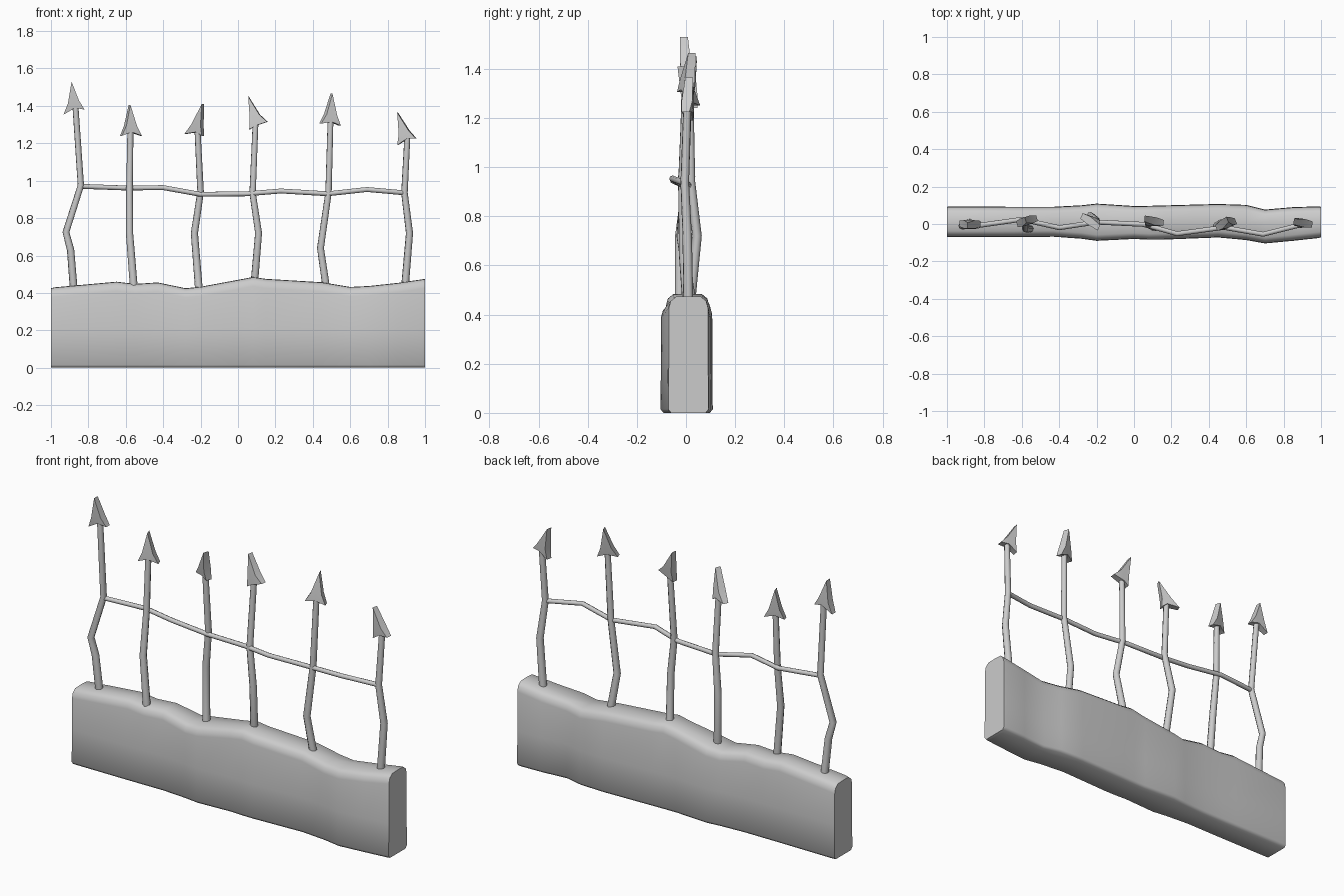
import bpy, bmesh
from math import tan, sin, cos
from mathutils import Vector

if "Cube" in bpy.data.objects:
    bpy.data.objects.remove(bpy.data.objects["Cube"])


def finish(name, bm, angle):
    bmesh.ops.recalc_face_normals(bm, faces=bm.faces)
    me = bpy.data.meshes.new(name)
    bm.to_mesh(me)
    bm.free()
    ob = bpy.data.objects.new(name, me)
    bpy.context.collection.objects.link(ob)
    select(ob)
    bpy.ops.object.shade_smooth_by_angle(angle=angle)
    return ob


def select(ob):
    bpy.ops.object.select_all(action='DESELECT')
    ob.select_set(True)
    bpy.context.view_layer.objects.active = ob


def bar(name, points, radius, end_radius):
    cu = bpy.data.curves.new(name, 'CURVE')
    cu.dimensions = '3D'
    cu.bevel_depth = 1.0
    cu.bevel_resolution = 2
    cu.use_fill_caps = True
    sp = cu.splines.new('POLY')
    sp.points.add(len(points) - 1)
    for i, (p, co) in enumerate(zip(sp.points, points)):
        p.co = (*co, 1)
        p.radius = radius + (end_radius - radius) * i / (len(points) - 1)
    ob = bpy.data.objects.new(name, cu)
    bpy.context.collection.objects.link(ob)
    select(ob)
    bpy.ops.object.convert(target='MESH')
    bpy.ops.object.shade_smooth_by_angle(angle=0.8)


def spearhead(name, tip, left, right, notch, y, yaw, lean):
    # Flat barbed outline with hollow sides, thickened along its normal
    t, l, r, n = (Vector(p) for p in (tip, left, right, notch))
    out = [t]
    waist = t.lerp(n, 0.75)
    wl = t.lerp(l, 0.68).lerp(waist, 0.22)
    wr = t.lerp(r, 0.68).lerp(waist, 0.22)
    out = [t, wl, l, n, r, wr]
    half = [0.016, 0.022, 0.016, 0.022, 0.016, 0.022]
    bm = bmesh.new()
    sides = []
    for s in (-1, 1):
        ring = []
        for p, h in zip(out, half):
            dx = (p.x - n.x) * cos(yaw)
            py = y + (p.x - n.x) * sin(yaw) + lean * (p.y - n.y)
            ring.append(bm.verts.new((n.x + dx - s * h * sin(yaw),
                                      py + s * h * cos(yaw), p.y)))
        sides.append(ring)
        for f in ((0, 1, 3), (1, 2, 3), (0, 3, 5), (3, 4, 5)):
            bm.faces.new([ring[i] for i in f])
    for i in range(6):
        j = (i + 1) % 6
        bm.faces.new((sides[0][i], sides[0][j], sides[1][j], sides[1][i]))
    finish(name, bm, 0.7)


# Uneven stone wall: x, front y, back y, top z
stations = [
    (-1, -.067, .09, .425), (-.98, -.068, .092, .43), (-.65, -.068, .09, .46),
    (-.55, -.067, .09, .448), (-.43, -.066, .09, .456), (-.28, -.077, .098, .425),
    (-.2, -.088, .107, .433), (.0, -.078, .094, .47), (.08, -.082, .095, .485),
    (.15, -.082, .097, .475), (.45, -.07, .105, .457), (.6, -.084, .1, .432),
    (.7, -.102, .075, .437), (.85, -.088, .088, .453), (.98, -.074, .092, .472),
    (1, -.07, .09, .475)]
bm = bmesh.new()
rings = []
for x, f, b, z in stations:
    prof = [(f + .01, 0), (f - .002, .015), (f, .2), (f, z - .05), (f + .008, z - .02),
            (f + .03, z - .002), (.01, z), (b - .03, z - .002), (b - .008, z - .02),
            (b, z - .05), (b, .2), (b + .002, .015), (b - .01, 0)]
    rings.append([bm.verts.new((x, y, h)) for y, h in prof])
for a, b in zip(rings, rings[1:]):
    for i in range(len(a)):
        j = (i + 1) % len(a)
        bm.faces.new((a[i], a[j], b[j], b[i]))
bm.faces.new(rings[0])
bm.faces.new(rings[-1])
finish("stone_wall", bm, 0.9)

# Bent posts, each with its spearhead: path, tip, left barb, right barb, yaw, lean
posts = [
    ([(-.875, .01, .38), (-.895, -.005, .63), (-.92, -.01, .725), (-.84, -.01, .975),
      (-.87, 0, 1.39)], (-.89, 1.53), (-.933, 1.353), (-.82, 1.38), .0, -.06),
    ([(-.553, -.025, .38), (-.58, -.025, .72), (-.58, .005, .957), (-.575, .015, 1.26)],
     (-.58, 1.405), (-.628, 1.24), (-.516, 1.24), .3, .05),
    ([(-.206, .01, .38), (-.233, .045, .72), (-.2, .02, .94), (-.217, .015, 1.26)],
     (-.185, 1.41), (-.286, 1.25), (-.185, 1.24), -.4, -.15),
    ([(.083, .03, .4), (.11, -.02, .72), (.078, -.005, .935), (.094, .01, 1.294)],
     (.056, 1.45), (.061, 1.273), (.158, 1.315), -.1, .1),
    ([(.479, .01, .38), (.441, -.01, .64), (.484, -.015, .936), (.495, 0, 1.315)],
     (.5, 1.465), (.436, 1.305), (.548, 1.294), .35, .15),
    ([(.89, .01, .4), (.917, .005, .72), (.89, -.005, .936), (.906, .005, 1.225)],
     (.853, 1.364), (.853, 1.19), (.954, 1.225), -.15, 0)]
for i, (path, tip, left, right, yaw, lean) in enumerate(posts, 1):
    top = path[-1]
    bar(f"post_{i}", path[:-1] + [(top[0], top[1], top[2] + .02)], .021, .016)
    spearhead(f"spearhead_{i}", tip, left, right, (top[0], top[2]), top[1], yaw, lean)

# Crooked cross rail
bar("cross_rail", [(-.845, -.01, .97), (-.6, .025, .961), (-.4, -.02, .963), (-.2, .01, .927),
                   (.05, -.002, .93), (.23, -.052, .945), (.48, -.018, .93),
                   (.69, -.055, .953), (.89, -.005, .935)], .013, .013)
